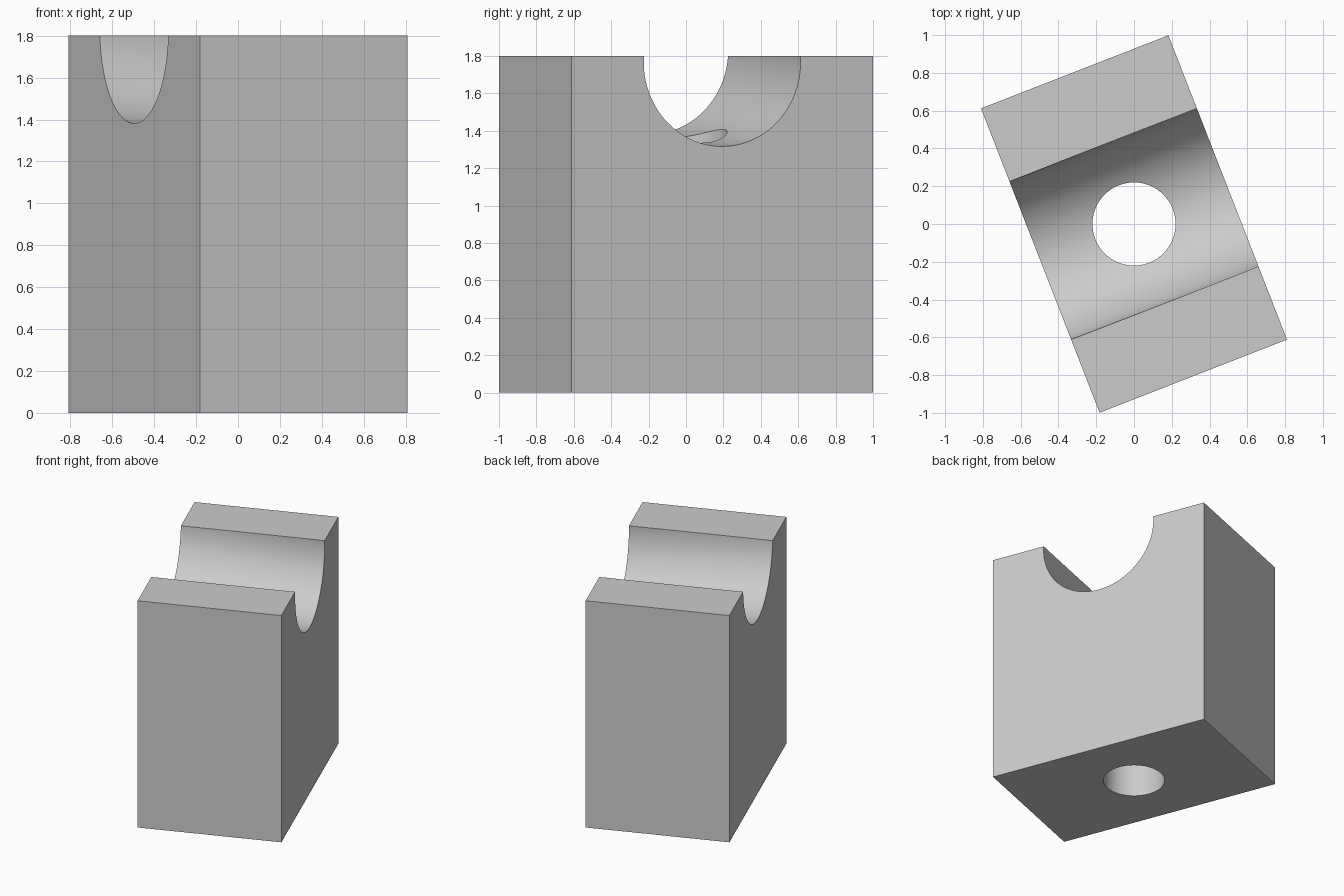
import bpy
import math
from mathutils import Matrix

if "Cube" in bpy.data.objects:
    bpy.data.objects.remove(bpy.data.objects["Cube"])

WIDTH, LENGTH, HEIGHT = 1.065, 1.729, 1.8
TURN = math.radians(21.3)      # block is turned about the vertical
SLOPE = math.radians(3.5)      # channel falls towards the right-hand end
spin = Matrix.Rotation(TURN, 4, 'Z')

grey = bpy.data.materials.new("plain grey")
grey.use_nodes = True
colour = (0.6, 0.6, 0.6, 1)
grey.diffuse_color = colour
grey.node_tree.nodes["Principled BSDF"].inputs["Base Color"].default_value = colour


def cylinder(name, radius, depth, matrix):
    bpy.ops.mesh.primitive_cylinder_add(vertices=128, radius=radius, depth=depth)
    obj = bpy.context.object
    obj.name = name
    obj.data.transform(matrix)
    obj.data.materials.append(grey)
    obj.hide_render = True
    return obj


# Main block
bpy.ops.mesh.primitive_cube_add(size=1)
block = bpy.context.object
block.name = "saddle_block"
block.data.transform(spin @ Matrix.Translation((0, 0, HEIGHT / 2))
                     @ Matrix.Diagonal((WIDTH, LENGTH, HEIGHT, 1)))
block.data.materials.append(grey)

# Sloping round channel across the top, and vertical through hole
channel = cylinder("channel_cutter", 0.45, 3, spin @ Matrix.Translation((0, 0, HEIGHT))
                   @ Matrix.Rotation(math.pi / 2 + SLOPE, 4, 'Y'))
hole = cylinder("hole_cutter", 0.22, 5, Matrix.Translation((0, 0, 1)))

for cutter in (channel, hole):
    bpy.ops.object.select_all(action='DESELECT')
    block.select_set(True)
    bpy.context.view_layer.objects.active = block
    cut = block.modifiers.new(cutter.name, 'BOOLEAN')
    cut.operation = 'DIFFERENCE'
    cut.solver = 'EXACT'
    cut.object = cutter
    bpy.ops.object.modifier_apply(modifier=cut.name)
    bpy.data.objects.remove(cutter)

# Smooth the round cuts, keep the edges crisp
bpy.ops.object.shade_smooth_by_angle(angle=math.radians(30))
